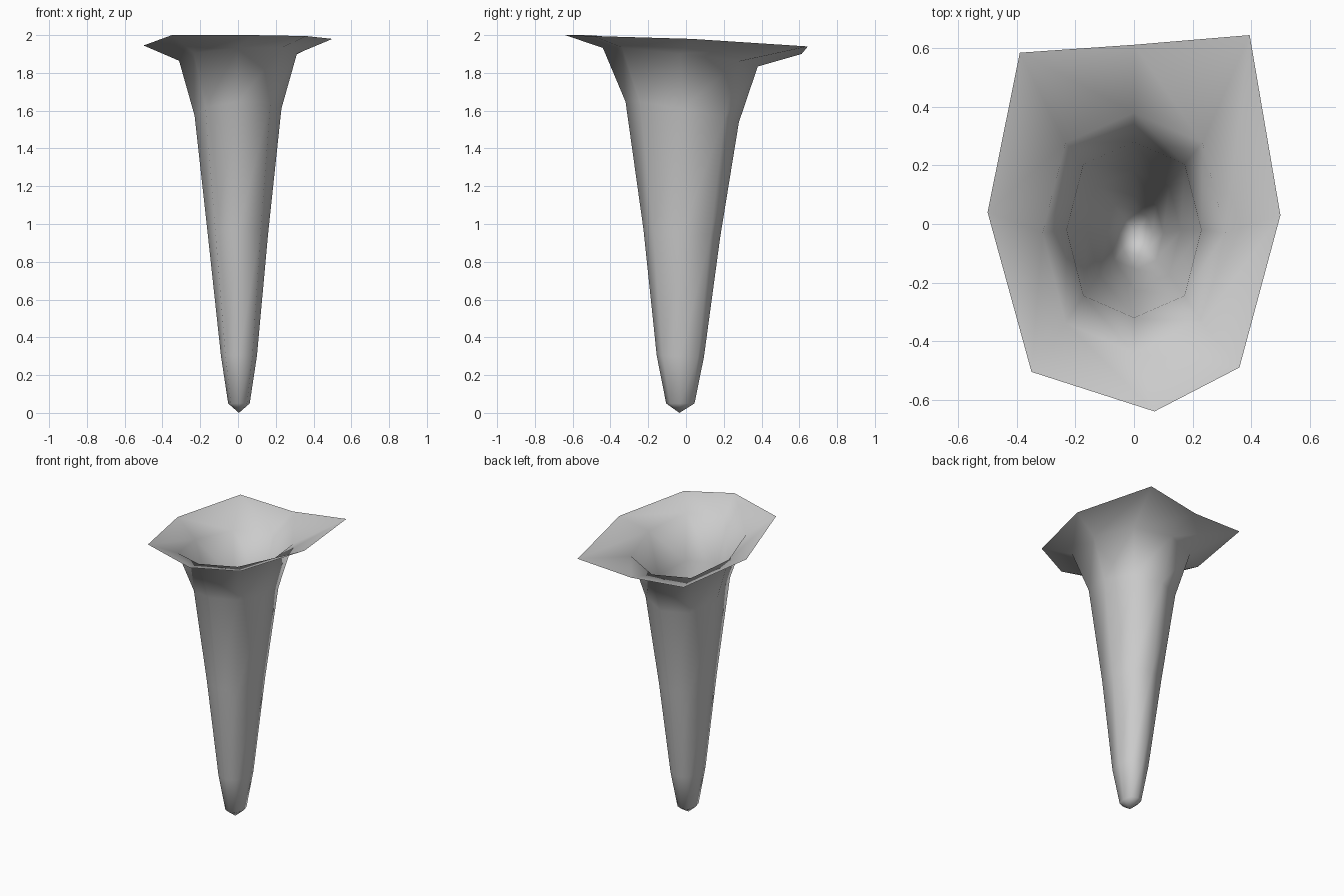
import bpy, bmesh
from math import sin, cos, pi

cube = bpy.data.objects.get("Cube")
if cube:
    bpy.data.objects.remove(cube)

SIDES = 8

# Plain grey material
grey = bpy.data.materials.new("plain_grey")
grey.use_nodes = True
colour = (0.6, 0.6, 0.6, 1)
grey.diffuse_color = colour
grey.node_tree.nodes["Principled BSDF"].inputs["Base Color"].default_value = colour


def tilted_ring(cx, cy, z, rx, ry, lean_x, lean_y):
    """Eight-sided oval whose plane leans in x and y."""
    points = []
    for i in range(SIDES):
        a = 2 * pi * i / SIDES
        r = 1.06 if i % 2 else 1.0
        x, y = r * rx * cos(a), r * ry * sin(a)
        points.append((cx + x, cy + y, z + lean_x * x + lean_y * y))
    return points


# Stem sections from the tip up to the throat
sections = [
    (0.005, -0.03, 0.05, 0.057, 0.075, 0, 0),
    (0.005, -0.03, 0.30, 0.095, 0.125, 0, -0.03),
    (0.0, -0.022, 0.95, 0.16, 0.203, 0.03, -0.1),
    (0.0, -0.02, 1.593, 0.23, 0.30, 0.08, -0.18),
    (0.0, -0.03, 1.883, 0.312, 0.41, 0.06, -0.12),
]

# Uneven flared rim
rim = [
    (0.50, 0.03, 1.98), (0.395, 0.645, 1.94), (0.0, 0.612, 1.90),
    (-0.39, 0.585, 1.925), (-0.50, 0.04, 1.945), (-0.35, -0.505, 2.0),
    (0.07, -0.64, 2.0), (0.36, -0.49, 1.995),
]

# Join the sections into one open shell
bm = bmesh.new()
loops = [[bm.verts.new(p) for p in ring]
         for ring in [tilted_ring(*s) for s in sections] + [rim]]
tip = bm.verts.new((0.005, -0.035, 0))
for i in range(SIDES):
    j = (i + 1) % SIDES
    bm.faces.new((tip, loops[0][j], loops[0][i]))
    for low, high in zip(loops, loops[1:]):
        bm.faces.new((low[i], low[j], high[j], high[i]))
for face in bm.faces:
    face.smooth = True

mesh = bpy.data.meshes.new("flared_horn")
bm.to_mesh(mesh)
bm.free()
mesh.materials.append(grey)
horn = bpy.data.objects.new("flared_horn", mesh)
bpy.context.collection.objects.link(horn)
